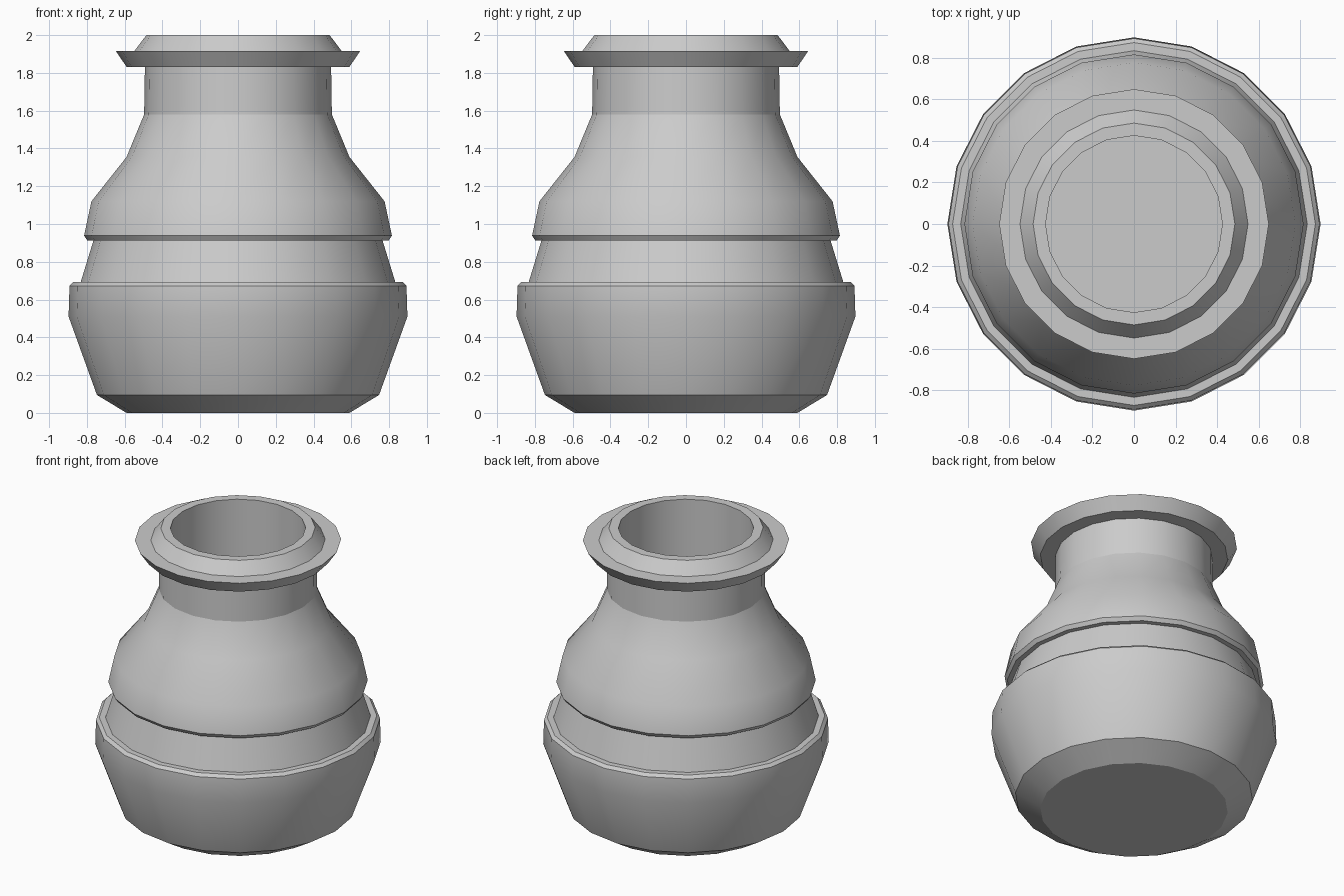
import bpy, bmesh
from math import sin, cos, pi, radians

if "Cube" in bpy.data.objects:
    bpy.data.objects.remove(bpy.data.objects["Cube"])

SIDES = 20


def lathe(name, profile, cap_start=False, cap_end=False):
    """Turn a (radius, height) profile around z; rising profiles face outward."""
    bm = bmesh.new()
    rings = [[bm.verts.new((r * cos(2 * pi * i / SIDES), r * sin(2 * pi * i / SIDES), z))
              for i in range(SIDES)] for r, z in profile]
    for low, high in zip(rings, rings[1:]):
        for i in range(SIDES):
            j = (i + 1) % SIDES
            bm.faces.new((low[i], low[j], high[j], high[i]))
    if cap_start:
        bm.faces.new(rings[0][::-1])
    if cap_end:
        bm.faces.new(rings[-1])
    mesh = bpy.data.meshes.new(name)
    bm.to_mesh(mesh)
    bm.free()
    obj = bpy.data.objects.new(name, mesh)
    bpy.context.collection.objects.link(obj)
    bpy.ops.object.select_all(action='DESELECT')
    obj.select_set(True)
    bpy.context.view_layer.objects.active = obj
    bpy.ops.object.shade_smooth_by_angle(angle=radians(30))
    return obj


# Bulging lower bowl with bevelled ledge, and the recessed band above it
lathe("lower_bowl", [(0.59, 0), (0.747, 0.095), (0.897, 0.51), (0.892, 0.673),
                     (0.872, 0.692), (0.833, 0.692)], cap_start=True)
lathe("recessed_band", [(0.833, 0.692), (0.765, 0.913)])

# Shoulder overhanging the band, and the straight neck
lathe("shoulder", [(0.765, 0.913), (0.798, 0.913), (0.815, 0.938), (0.776, 1.12),
                   (0.59, 1.355), (0.497, 1.58)])
lathe("neck", [(0.497, 1.58), (0.493, 1.832)])

# Flared lip
lathe("lip", [(0.493, 1.832), (0.59, 1.832), (0.648, 1.917), (0.548, 1.917),
              (0.485, 2.0), (0.425, 2.0)])

# Hollow inside with a flat floor
lathe("inner_wall", [(0.425, 2.0), (0.425, 0.1)], cap_end=True)
